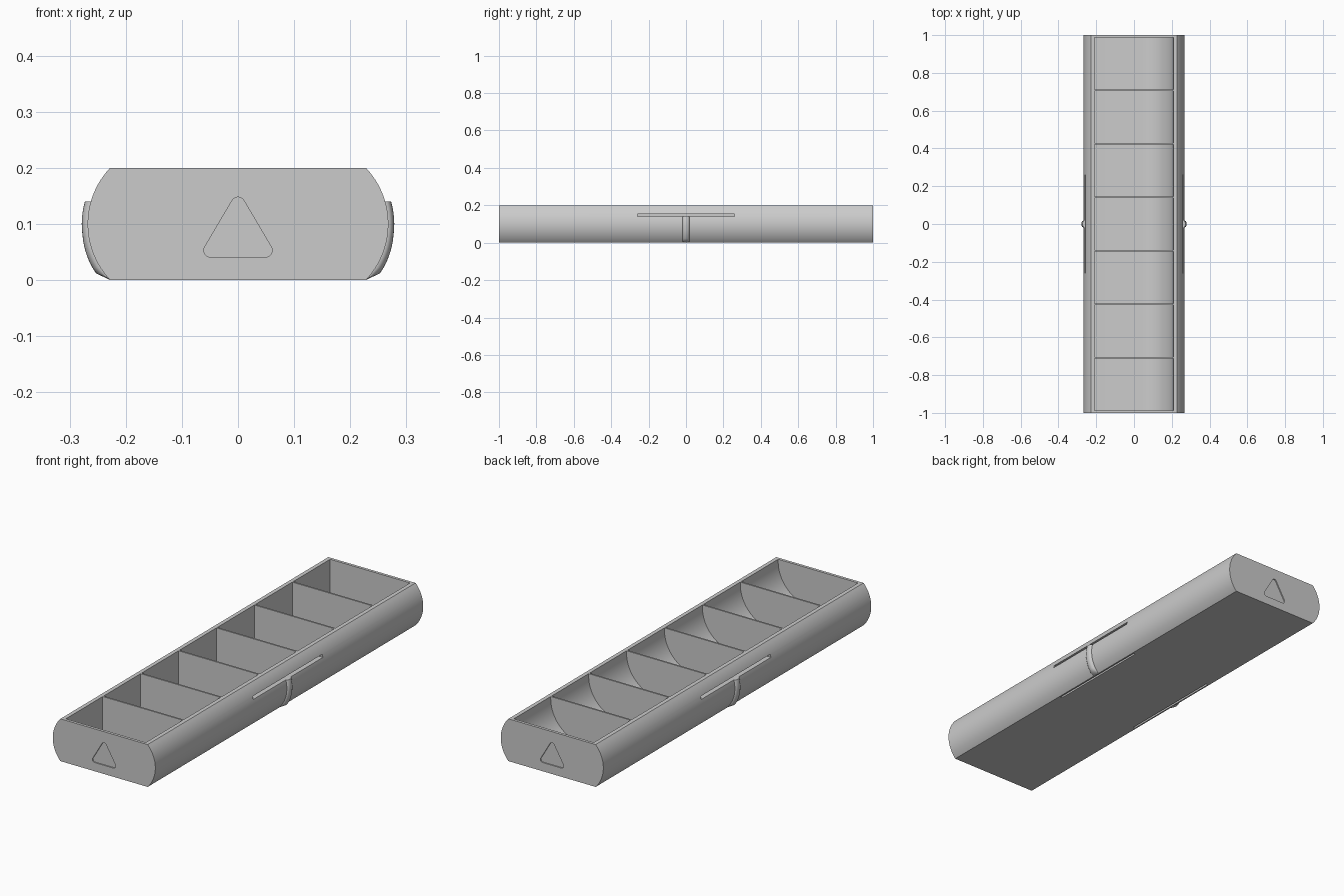
import bpy, bmesh, math

if "Cube" in bpy.data.objects:
    bpy.data.objects.remove(bpy.data.objects["Cube"])

gray = bpy.data.materials.new("plain gray")
gray.diffuse_color = (0.6, 0.6, 0.6, 1)
gray.use_nodes = True
gray.node_tree.nodes["Principled BSDF"].inputs["Base Color"].default_value = gray.diffuse_color

ARC_X, ARC_R, H = 0.123, 0.145, 0.2     # bulging side: arc centre, radius, case height


def side_x(z):
    return ARC_X + math.sqrt(ARC_R ** 2 - (z - H / 2) ** 2)


def finish(name, bm):
    bmesh.ops.recalc_face_normals(bm, faces=bm.faces)
    me = bpy.data.meshes.new(name)
    bm.to_mesh(me)
    bm.free()
    ob = bpy.data.objects.new(name, me)
    me.materials.append(gray)
    bpy.context.collection.objects.link(ob)
    return ob


def prism(bm, pts, y0, y1):
    """Extrude an x-z outline from y0 to y1."""
    a = [bm.verts.new((x, y0, z)) for x, z in pts]
    b = [bm.verts.new((x, y1, z)) for x, z in pts]
    bm.faces.new(a)
    bm.faces.new(b[::-1])
    n = len(pts)
    for i in range(n):
        bm.faces.new((a[i], b[i], b[(i + 1) % n], a[(i + 1) % n]))


def rect(x0, x1, z0, z1):
    return [(x0, z0), (x1, z0), (x1, z1), (x0, z1)]


def activate(ob):
    bpy.ops.object.select_all(action='DESELECT')
    ob.select_set(True)
    bpy.context.view_layer.objects.active = ob


def cut(ob, bm):
    cutter = finish("cutter", bm)
    cutter.hide_render = True
    mod = ob.modifiers.new("cut", 'BOOLEAN')
    mod.operation, mod.solver, mod.object = 'DIFFERENCE', 'EXACT', cutter
    activate(ob)
    bpy.ops.object.modifier_apply(modifier=mod.name)
    bpy.data.objects.remove(cutter)


# Case: flat top and bottom with rounded long sides
tilt = math.asin(H / 2 / ARC_R)
arc = []
for i in range(25):
    t = -tilt + 2 * tilt * i / 24
    arc.append((ARC_X + ARC_R * math.cos(t), H / 2 + ARC_R * math.sin(t)))
bm = bmesh.new()
prism(bm, arc + [(-x, z) for x, z in reversed(arc)], -1, 1)
case = finish("case", bm)

# Seven compartments: one upright wall, one scooped wall
IN, FLOOR, SCOOP = 0.209, 0.02, 0.17
pocket = [(-IN, 0.25), (-IN, FLOOR)]
for i in range(17):
    t = math.pi / 2 * i / 16
    pocket.append((IN - SCOOP + SCOOP * math.sin(t), FLOOR + SCOOP - SCOOP * math.cos(t)))
pocket.append((IN, 0.25))
bm = bmesh.new()
pitch = 1.981 / 7
for k in range(-3, 4):
    prism(bm, pocket, k * pitch - pitch / 2 + 0.004, k * pitch + pitch / 2 - 0.004)
cut(case, bm)

# Thin slots in both sides and along the bottom edges
bm = bmesh.new()
for s in (-1, 1):
    prism(bm, rect(s * 0.24, s * 0.3, 0.14, 0.153), -0.26, 0.26)
    prism(bm, rect(s * 0.212, s * 0.221, -0.05, 0.015), -0.26, 0.26)
cut(case, bm)

# Rounded triangle recess in each end
tri = []
r = 0.012
for k, (cx, cz) in enumerate([(0, 0.136), (-0.049, 0.053), (0.049, 0.053)]):
    for i in range(7):
        t = math.radians(30 + 120 * k + 20 * i)
        tri.append((cx + r * math.cos(t), cz + r * math.sin(t)))
bm = bmesh.new()
prism(bm, tri, -1.05, -0.9945)
prism(bm, tri, 0.9945, 1.05)
cut(case, bm)
activate(case)
bpy.ops.object.shade_smooth_by_angle(angle=math.radians(30))

# Raised rounded ridge below each side slot
for s, side in ((-1, "left"), (1, "right")):
    bm = bmesh.new()
    rings = []
    for j in range(15):
        z = 0.001 if j == 0 else 0.012 + 0.128 * (j - 1) / 13
        depth = 0.0005 if j == 0 else 0.0105 + 0.005 * max(0, 0.08 - z) / 0.08
        ring = [bm.verts.new((s * (side_x(z) - 0.004), y, z)) for y in (0.018, -0.018)]
        for i in range(11):
            t = -math.pi / 2 + math.pi * i / 10
            ring.append(bm.verts.new((s * (side_x(z) + depth * math.cos(t)),
                                      0.018 * math.sin(t), z)))
        rings.append(ring)
    for a, b in zip(rings, rings[1:]):
        for i in range(len(a)):
            n = (i + 1) % len(a)
            bm.faces.new((a[i], a[n], b[n], b[i]))
    bm.faces.new(rings[0])
    bm.faces.new(rings[-1])
    ridge = finish(side + "_ridge", bm)
    activate(ridge)
    bpy.ops.object.shade_smooth_by_angle(angle=math.radians(35))
